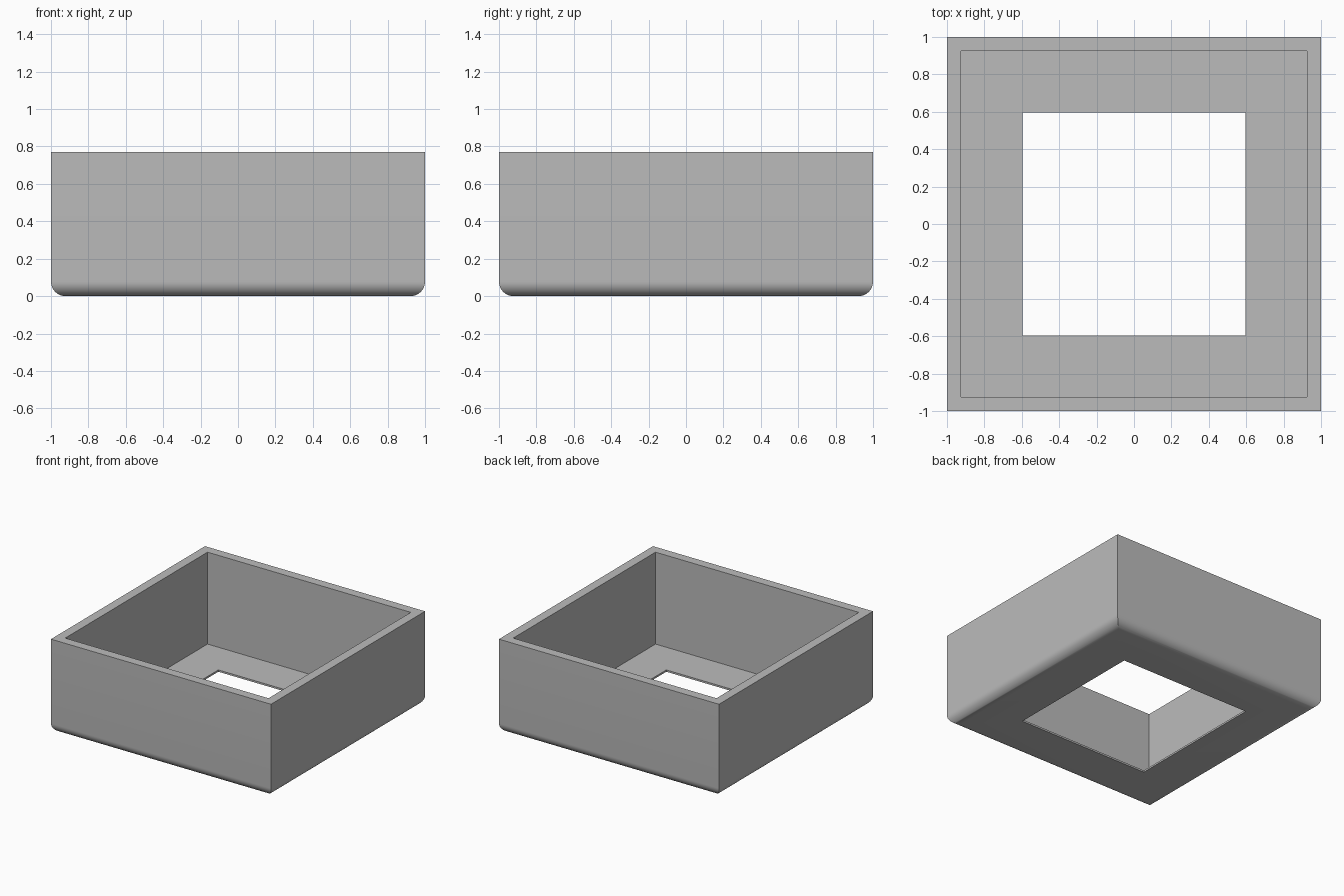
import bpy, bmesh, math

cube = bpy.data.objects.get("Cube")
if cube:
    bpy.data.objects.remove(cube, do_unlink=True)

# Main sizes (half widths from the centre)
OUTER, INNER, HOLE = 1.0, 0.924, 0.597
HEIGHT, FLOOR, RADIUS, STEPS = 0.77, 0.015, 0.078, 12

# One grey material
grey = bpy.data.materials.new("plain grey")
grey.use_nodes = True
color = (0.5, 0.5, 0.5, 1)
grey.diffuse_color = color
grey.node_tree.nodes["Principled BSDF"].inputs["Base Color"].default_value = color

# Closed wall section: hole edge, floor, inner wall, rim, outer wall, rounded base
section = [(HOLE, 0), (HOLE, FLOOR), (INNER, FLOOR), (INNER, HEIGHT), (OUTER, HEIGHT)]
for i in range(STEPS + 1):
    a = math.pi / 2 * i / STEPS
    section.append((OUTER - RADIUS + RADIUS * math.cos(a), RADIUS - RADIUS * math.sin(a)))

# Sweep the section around a square with mitred corners
bm = bmesh.new()
corners = [(-1, -1), (1, -1), (1, 1), (-1, 1)]
rings = [[bm.verts.new((sx * h, sy * h, z)) for sx, sy in corners] for h, z in section]
for i, ring in enumerate(rings):
    following = rings[(i + 1) % len(rings)]
    for j in range(4):
        k = (j + 1) % 4
        bm.faces.new((ring[j], ring[k], following[k], following[j]))
bmesh.ops.recalc_face_normals(bm, faces=bm.faces)

mesh = bpy.data.meshes.new("open_square_tray")
bm.to_mesh(mesh)
bm.free()
mesh.materials.append(grey)
tray = bpy.data.objects.new("open_square_tray", mesh)
bpy.context.collection.objects.link(tray)

# Smooth the rounded base, keep the other edges crisp
bpy.ops.object.select_all(action='DESELECT')
tray.select_set(True)
bpy.context.view_layer.objects.active = tray
bpy.ops.object.shade_smooth_by_angle(angle=math.radians(30))
